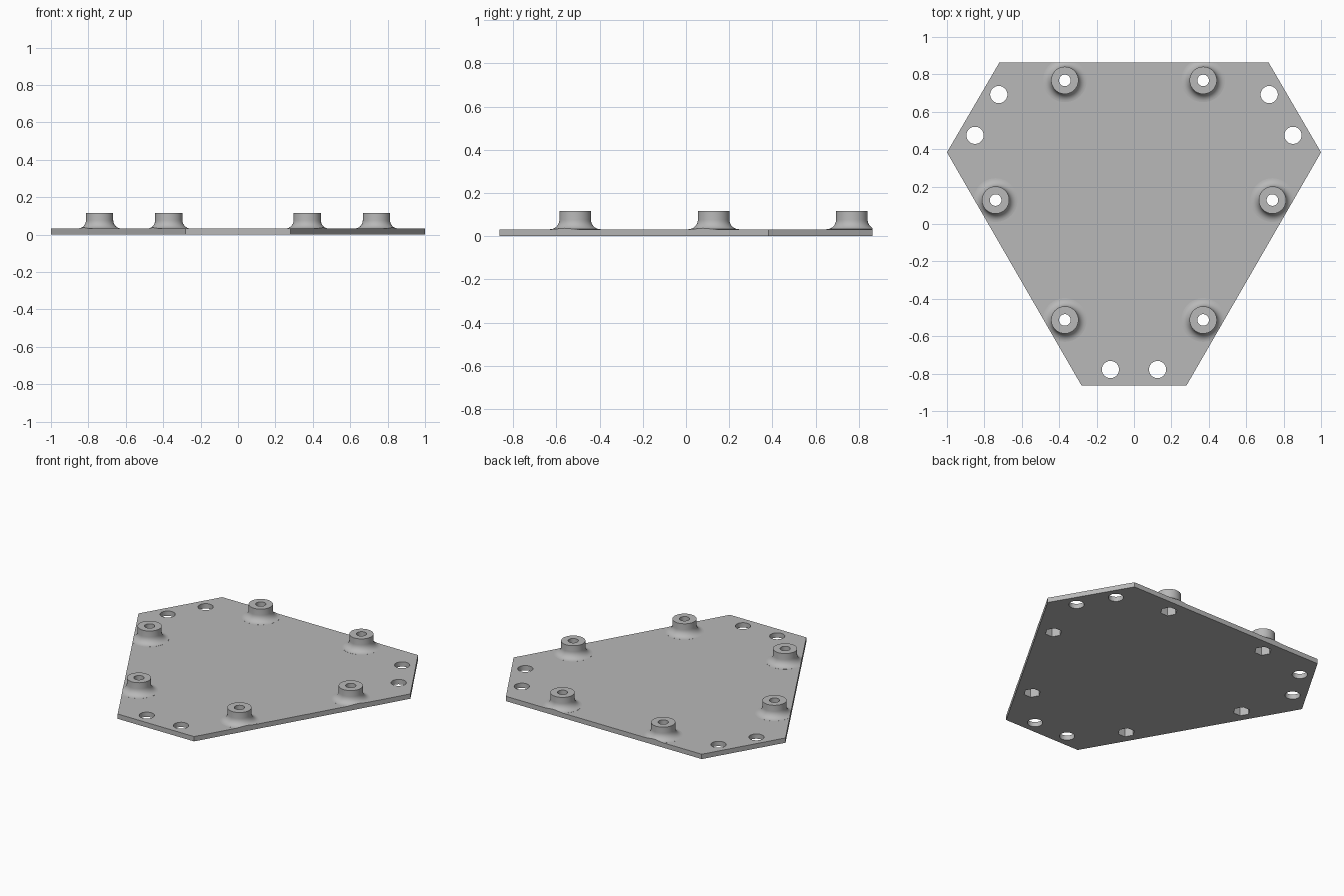
import bpy, bmesh, math

cube = bpy.data.objects.get("Cube")
if cube:
    bpy.data.objects.remove(cube, do_unlink=True)

PLATE_H, BOSS_H = 0.032, 0.116
BOSS_R, FILLET = 0.073, 0.044
OUTLINE = [(0.72, 0.863), (1, 0.383), (0.281, -0.863)]
BOSSES = [(0.37, 0.768), (0.74, 0.128), (0.37, -0.513)]
HOLES = [(0.723, 0.692), (0.85, 0.474), (0.126, -0.778)]

grey = bpy.data.materials.new("plain grey")
grey.use_nodes = True
colour = (0.48, 0.48, 0.48, 1)
grey.diffuse_color = colour
grey.node_tree.nodes["Principled BSDF"].inputs["Base Color"].default_value = colour


def mirrored(points):
    return points + [(-x, y) for x, y in points]


def finish(name, bm, helper=True):
    bmesh.ops.recalc_face_normals(bm, faces=bm.faces)
    mesh = bpy.data.meshes.new(name)
    bm.to_mesh(mesh)
    bm.free()
    mesh.materials.append(grey)
    obj = bpy.data.objects.new(name, mesh)
    bpy.context.collection.objects.link(obj)
    obj.hide_render = helper
    return obj


def prism(bm, points, z0, z1):
    low = [bm.verts.new((x, y, z0)) for x, y in points]
    high = [bm.verts.new((x, y, z1)) for x, y in points]
    bm.faces.new(low[::-1])
    bm.faces.new(high)
    n = len(points)
    for i in range(n):
        j = (i + 1) % n
        bm.faces.new((low[i], low[j], high[j], high[i]))


def ring(cx, cy, radius, sides):
    turn = 2 * math.pi / sides
    return [(cx + radius * math.cos(i * turn), cy + radius * math.sin(i * turn))
            for i in range(sides)]


def columns(name, centres, radius, sides, z0, z1):
    bm = bmesh.new()
    for cx, cy in mirrored(centres):
        prism(bm, ring(cx, cy, radius, sides), z0, z1)
    return finish(name, bm)


def lathe(bm, cx, cy, profile, sides=48):
    rings = [[bm.verts.new((x, y, z)) for x, y in ring(cx, cy, r, sides)]
             for r, z in profile]
    bm.faces.new(rings[0][::-1])
    bm.faces.new(rings[-1])
    for a, b in zip(rings, rings[1:]):
        for i in range(sides):
            j = (i + 1) % sides
            bm.faces.new((a[i], a[j], b[j], b[i]))


# Oversized slab, trimmed to the outline after the bosses are joined on
bm = bmesh.new()
prism(bm, [(-1.3, -1.2), (1.3, -1.2), (1.3, 1.2), (-1.3, 1.2)], 0, PLATE_H)
plate = finish("mounting_plate", bm, helper=False)

# Bosses with a concave fillet at the foot
profile = [(BOSS_R + FILLET, PLATE_H / 2)]
for i in range(9):
    a = math.pi / 2 * i / 8
    profile.append((BOSS_R + FILLET * (1 - math.sin(a)),
                    PLATE_H + FILLET * (1 - math.cos(a)) + 0.0003))
profile.append((BOSS_R, BOSS_H))
bm = bmesh.new()
for cx, cy in mirrored(BOSSES):
    lathe(bm, cx, cy, profile)
bosses = finish("bosses", bm)

# Six-sided outline trimmer
bm = bmesh.new()
prism(bm, OUTLINE + [(-x, y) for x, y in reversed(OUTLINE)], -0.5, 0.5)
trimmer = finish("outline_trimmer", bm)

# Round holes, bolt bores and hexagonal nut pockets
holes = columns("plate_holes", HOLES, 0.046, 40, -0.2, 0.3)
bores = columns("bolt_bores", BOSSES, 0.031, 32, -0.2, 0.3)
pockets = columns("nut_pockets", BOSSES, 0.052, 6, -0.2, 0.07)

steps = [(bosses, 'UNION'), (trimmer, 'INTERSECT'), (holes, 'DIFFERENCE'),
         (bores, 'DIFFERENCE'), (pockets, 'DIFFERENCE')]
for tool, operation in steps:
    mod = plate.modifiers.new(tool.name, 'BOOLEAN')
    mod.object = tool
    mod.operation = operation
    mod.solver = 'EXACT'

# Bake the booleans and drop the helpers
graph = bpy.context.evaluated_depsgraph_get()
baked = bpy.data.meshes.new_from_object(plate.evaluated_get(graph))
plate.modifiers.clear()
plate.data = baked
for tool, _ in steps:
    bpy.data.objects.remove(tool, do_unlink=True)

bpy.ops.object.select_all(action='DESELECT')
plate.select_set(True)
bpy.context.view_layer.objects.active = plate
bpy.ops.object.shade_smooth_by_angle(angle=math.radians(30))
